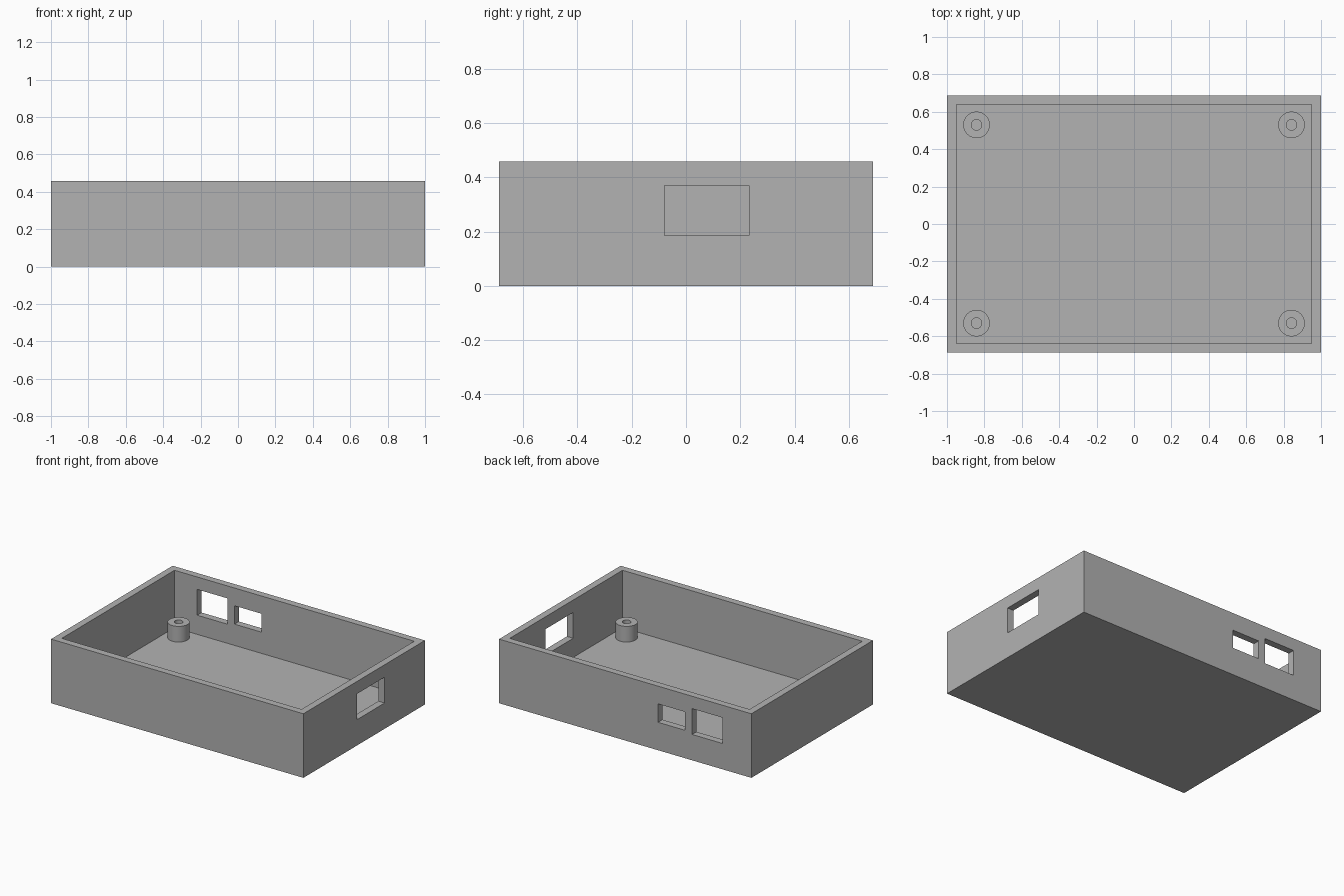
import bpy, bmesh, math
from mathutils import Matrix, Vector

default = bpy.data.objects.get("Cube")
if default:
    bpy.data.objects.remove(default, do_unlink=True)

# Overall dimensions
HALF_X, HALF_Y, HEIGHT = 1.0, 0.688, 0.459
WALL, FLOOR = 0.05, 0.048

grey = bpy.data.materials.new("plain grey")
grey.use_nodes = True
colour = (0.448, 0.448, 0.448, 1)
grey.diffuse_color = colour
grey.node_tree.nodes["Principled BSDF"].inputs["Base Color"].default_value = colour


def add_object(name, bm):
    mesh = bpy.data.meshes.new(name)
    bm.to_mesh(mesh)
    bm.free()
    mesh.materials.append(grey)
    obj = bpy.data.objects.new(name, mesh)
    bpy.context.collection.objects.link(obj)
    return obj


def box(name, low, high):
    low, high = Vector(low), Vector(high)
    bm = bmesh.new()
    bmesh.ops.create_cube(bm, size=1, matrix=Matrix.Translation((low + high) / 2)
                          @ Matrix.Diagonal((*(high - low), 1)))
    return add_object(name, bm)


def cut(target, cutter):
    mod = target.modifiers.new(cutter.name, "BOOLEAN")
    mod.operation, mod.solver, mod.object = "DIFFERENCE", "EXACT", cutter
    bpy.context.view_layer.objects.active = target
    bpy.ops.object.modifier_apply(modifier=mod.name)
    bpy.data.objects.remove(cutter, do_unlink=True)


# Open tray with a thick floor and walls
tray = box("tray", (-HALF_X, -HALF_Y, 0), (HALF_X, HALF_Y, HEIGHT))
cut(tray, box("cavity", (WALL - HALF_X, WALL - HALF_Y, FLOOR),
              (HALF_X - WALL, HALF_Y - WALL, HEIGHT + 0.1)))

# Port openings: two through the back wall, one through the +x wall
for x0, x1, z0, z1 in ((-0.77, -0.53, 0.185, 0.37), (-0.475, -0.26, 0.2, 0.332)):
    cut(tray, box("back_port", (x0, HALF_Y - 0.1, z0), (x1, HALF_Y + 0.1, z1)))
cut(tray, box("side_port", (HALF_X - 0.1, -0.08, 0.185), (HALF_X + 0.1, 0.232, 0.37)))

# Hollow screw posts, one near each corner, slightly sunk into the floor
OUTER, INNER, POST_TOP = 0.071, 0.028, 0.16
for x, side in ((-0.842, "right"), (0.842, "left")):
    for y, end in ((-0.53, "front"), (0.53, "back")):
        bm = bmesh.new()
        ring = [bm.verts.new((r, 0, z)) for r, z in
                ((OUTER, FLOOR - 0.01), (OUTER, POST_TOP),
                 (INNER, POST_TOP), (INNER, FLOOR - 0.01))]
        edges = [bm.edges.new((ring[i - 1], ring[i])) for i in range(4)]
        bmesh.ops.spin(bm, geom=ring + edges, cent=(0, 0, 0), axis=(0, 0, 1),
                       angle=math.tau, steps=48)
        bmesh.ops.remove_doubles(bm, verts=bm.verts, dist=0.0001)
        bmesh.ops.recalc_face_normals(bm, faces=bm.faces)
        post = add_object(f"screw_post_{end}_{side}", bm)
        post.location = (x, y, 0)
        bpy.ops.object.select_all(action="DESELECT")
        post.select_set(True)
        bpy.context.view_layer.objects.active = post
        bpy.ops.object.shade_smooth_by_angle(angle=math.radians(30))
